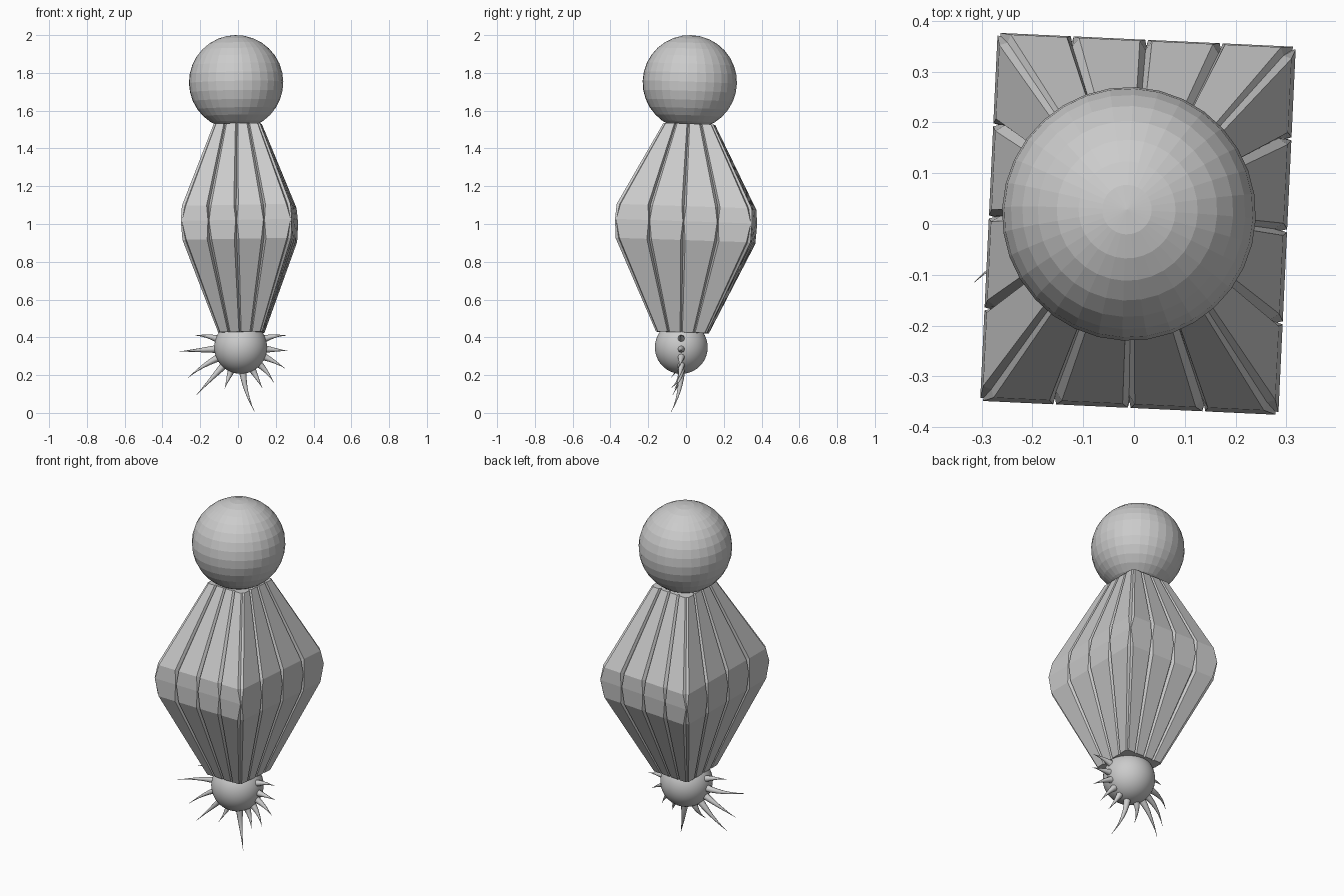
import bpy, bmesh, math
from mathutils import Vector, Matrix

if "Cube" in bpy.data.objects:
    bpy.data.objects.remove(bpy.data.objects["Cube"])

AXIS = Vector((-0.016, 0.034, 1)).normalized()
TILT = Vector((0, 0, 1)).rotation_difference(AXIS).to_matrix().to_4x4()
FRAME = Matrix.Translation((0.008, 0, 1.0)) @ TILT @ Matrix.Rotation(math.radians(-2.7), 4, 'Z')


def sphere(name, loc, r, seg, rings):
    bpy.ops.mesh.primitive_uv_sphere_add(segments=seg, ring_count=rings, radius=r, location=loc)
    o = bpy.context.object
    o.name = name
    o.rotation_euler = FRAME.to_euler()
    return o


def pleat_ring(hx, hy, half_gap, depth):
    """Rectangle outline with a V groove at every quarter side and a cut corner."""
    corners = [(-hx, -hy), (hx, -hy), (hx, hy), (-hx, hy)]
    pts = []
    for i in range(4):
        a, b = Vector(corners[i]), Vector(corners[(i + 1) % 4])
        d = (b - a).normalized()
        inward = Vector((-d.y, d.x))
        prev = (a - Vector(corners[i - 1])).normalized()
        c = half_gap * 1.8
        pts += [a - prev * c, a + (d - prev) * (c * 0.5 + depth * 0.3), a + d * c]
        for k in (1, 2, 3):
            m = a.lerp(b, k / 4)
            pts += [m - d * half_gap, m + inward * depth, m + d * half_gap]
    return pts


# pleated body
LEVELS = [(-0.575, 0.117, 0.135, 0.006, 0.012),
          (-0.09, 0.288, 0.358, 0.012, 0.018),
          (0.01, 0.294, 0.363, 0.003, 0.012),
          (0.09, 0.288, 0.358, 0.012, 0.018),
          (0.53, 0.122, 0.132, 0.007, 0.014)]
bm = bmesh.new()
rings = [[bm.verts.new((p.x, p.y, z)) for p in pleat_ring(*rest)] for z, *rest in LEVELS]
for lo, hi in zip(rings, rings[1:]):
    n = len(lo)
    for i in range(n):
        j = (i + 1) % n
        bm.faces.new((lo[i], lo[j], hi[j], hi[i]))
bm.faces.new(rings[0][::-1])
bm.faces.new(rings[-1])
bmesh.ops.recalc_face_normals(bm, faces=bm.faces)
mesh = bpy.data.meshes.new("pleated_body")
bm.to_mesh(mesh)
bm.free()
body = bpy.data.objects.new("pleated_body", mesh)
body.matrix_world = FRAME
bpy.context.collection.objects.link(body)

# top and bottom balls
sphere("top_ball", (-0.01, 0.02, 1.75), 0.25, 32, 16)
C = Vector((0.014, -0.025, 0.347))
sphere("bottom_ball", C, 0.14, 48, 24)
bpy.ops.object.shade_smooth()

# fan of curved spikes: base angle, tip x, tip y, tip z
SPIKES = [(160, -0.23, -0.05, 0.41), (184, -0.315, -0.115, 0.325), (205, -0.265, -0.08, 0.185),
          (227, -0.22, -0.07, 0.095), (248, -0.07, -0.08, 0.13), (275, 0.09, -0.08, 0.003),
          (298, 0.13, -0.06, 0.13), (318, 0.19, -0.05, 0.16), (338, 0.25, -0.04, 0.235),
          (356, 0.265, -0.03, 0.328), (380, 0.26, -0.03, 0.41)]
for n, (ang, *tip) in enumerate(SPIKES):
    a = math.radians(ang)
    d = Vector((math.cos(a), 0, math.sin(a)))
    base, tip = C + d * 0.125, Vector(tip)
    length = (tip - base).length
    ctrl = base + d * length * 0.5
    cu = bpy.data.curves.new(f"spike_{n + 1}", 'CURVE')
    cu.dimensions = '3D'
    cu.bevel_depth = 0.021
    cu.bevel_resolution = 2
    cu.use_fill_caps = True
    sp = cu.splines.new('POLY')
    sp.points.add(6)
    for k, p in enumerate(sp.points):
        t = k / 6
        q = base * (1 - t) ** 2 + ctrl * 2 * t * (1 - t) + tip * t * t
        p.co = (*q, 1)
        p.radius = max(0.03, (1 - t) ** 1.2)
    bpy.context.collection.objects.link(bpy.data.objects.new(f"spike_{n + 1}", cu))
